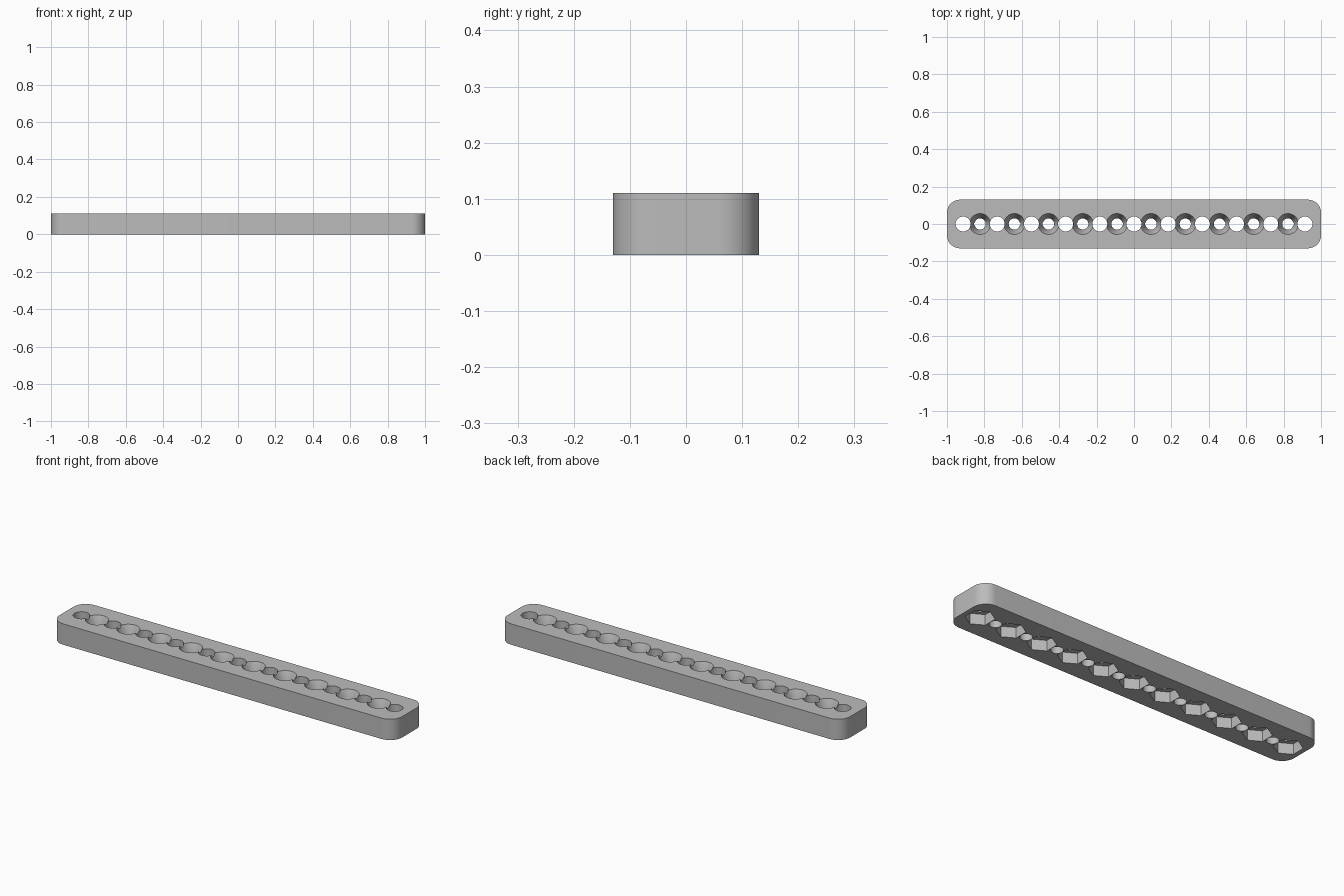
import bpy, bmesh, math

LENGTH, WIDTH, HEIGHT, CORNER = 2.0, 0.26, 0.11, 0.07
PITCH = 0.1828

if "Cube" in bpy.data.objects:
    bpy.data.objects.remove(bpy.data.objects["Cube"])

grey = bpy.data.materials.new("plain grey")
grey.use_nodes = True
grey.diffuse_color = (0.5, 0.5, 0.5, 1)
grey.node_tree.nodes["Principled BSDF"].inputs["Base Color"].default_value = (0.5, 0.5, 0.5, 1)


def make_object(name, bm):
    bmesh.ops.recalc_face_normals(bm, faces=bm.faces)
    mesh = bpy.data.meshes.new(name)
    bm.to_mesh(mesh)
    bm.free()
    mesh.materials.append(grey)
    obj = bpy.data.objects.new(name, mesh)
    bpy.context.collection.objects.link(obj)
    return obj


def add_lathe(bm, x, profile, sides, turn=0.0):
    """Closed round or polygonal plug from (radius, height) pairs."""
    rings = []
    for r, z in profile:
        angles = [turn + 2 * math.pi * i / sides for i in range(sides)]
        rings.append([bm.verts.new((x + r * math.cos(a), r * math.sin(a), z)) for a in angles])
    for low, high in zip(rings, rings[1:]):
        for i in range(sides):
            j = (i + 1) % sides
            bm.faces.new((low[i], low[j], high[j], high[i]))
    bm.faces.new(rings[0][::-1])
    bm.faces.new(rings[-1])


def row_cutter(name, count, profile, sides, turn=0.0):
    bm = bmesh.new()
    for i in range(count):
        add_lathe(bm, (i - (count - 1) / 2) * PITCH, profile, sides, turn)
    cutter = make_object(name, bm)
    cutter.hide_render = True
    return cutter


# Bar with rounded vertical corners
bm = bmesh.new()
bmesh.ops.create_cube(bm, size=1)
for v in bm.verts:
    v.co = (v.co.x * LENGTH, v.co.y * WIDTH, (v.co.z + 0.5) * HEIGHT)
upright = [e for e in bm.edges if abs(e.verts[0].co.z - e.verts[1].co.z) > 0.01]
bmesh.ops.bevel(bm, geom=upright, offset=CORNER, segments=12, profile=0.5, affect='EDGES')
bar = make_object("perforated_bar", bm)

# Through holes, hexagonal nut pockets below, countersunk screw holes above
cutters = [
    row_cutter("through_holes", 11, [(0.04, -0.02), (0.04, 0.13)], 40),
    row_cutter("nut_pockets", 11, [(0.07, -0.02), (0.07, 0.055)], 6, math.pi / 6),
    row_cutter("countersunk_holes", 10,
               [(0.03, -0.02), (0.03, 0.05), (0.056, HEIGHT), (0.056, 0.13)], 40),
]
bpy.context.view_layer.objects.active = bar
for cutter in cutters:
    mod = bar.modifiers.new(cutter.name, 'BOOLEAN')
    mod.operation = 'DIFFERENCE'
    mod.solver = 'EXACT'
    mod.object = cutter
    bpy.ops.object.modifier_apply(modifier=mod.name)
    bpy.data.objects.remove(cutter)

# Smooth the round walls, keep the rims crisp
bpy.ops.object.select_all(action='DESELECT')
bar.select_set(True)
bpy.ops.object.shade_smooth_by_angle(angle=math.radians(25))
